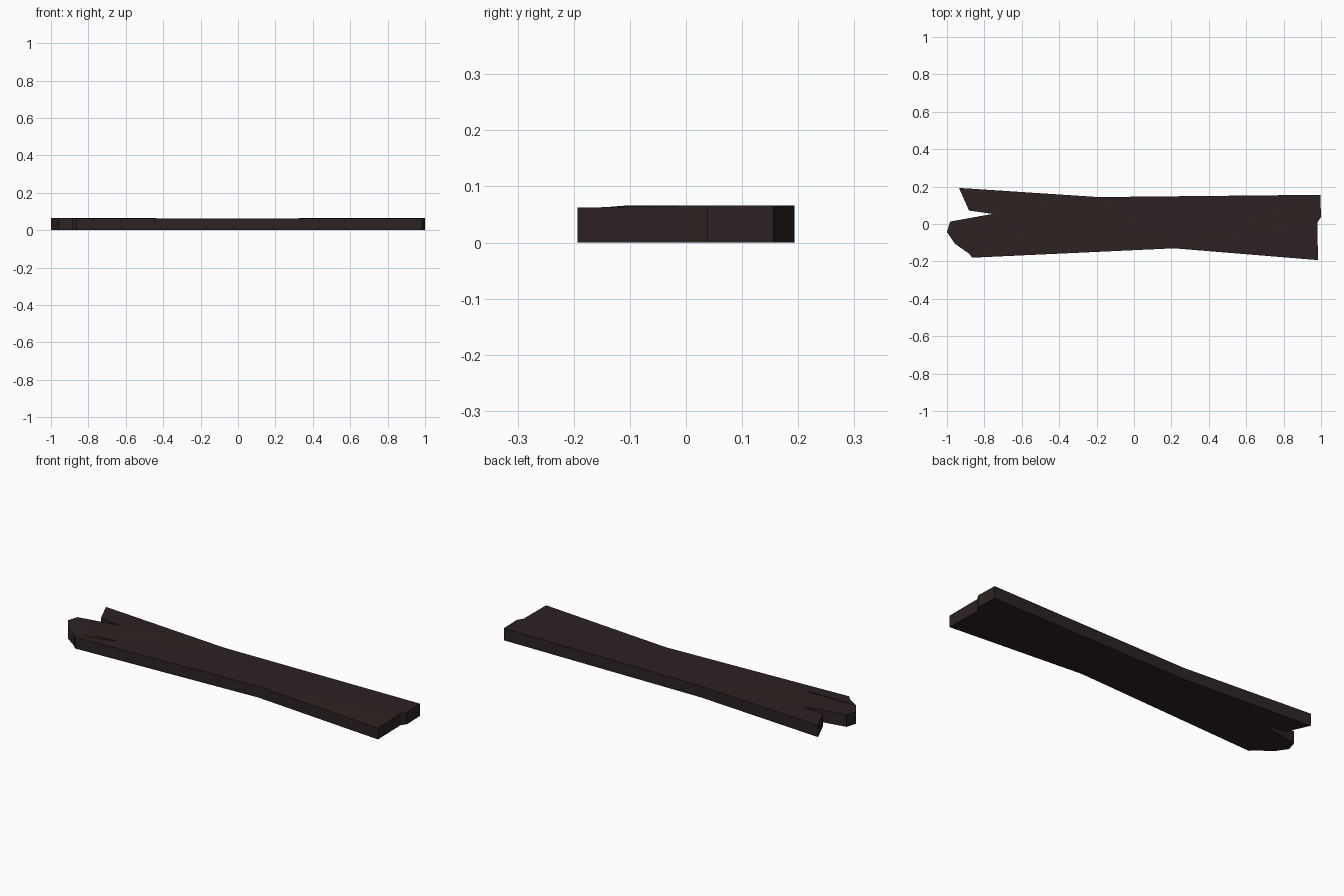
import bpy, bmesh

if "Cube" in bpy.data.objects:
    bpy.data.objects.remove(bpy.data.objects["Cube"])

# Dark charred wood
wood = bpy.data.materials.new("dark_wood")
wood.diffuse_color = (0.026, 0.016, 0.016, 1)
wood.use_nodes = True
wood.node_tree.nodes["Principled BSDF"].inputs["Base Color"].default_value = wood.diffuse_color

# Plank outline seen from above: splintered left end, chipped right end
outline = [
    (-0.936, 0.193), (-0.882, 0.072), (-0.755, 0.054),      # back splinter, notch
    (-0.983, 0.013), (-1.0, -0.043), (-0.957, -0.106),      # middle splinter
    (-0.67, -0.104), (-0.887, -0.155), (-0.863, -0.18),     # notch, front splinter
    (0.214, -0.13), (0.984, -0.193),                        # front edge, narrow waist
    (0.98, 0.008), (1.0, 0.038), (0.996, 0.156),            # chipped right end
    (-0.19, 0.144),                                         # back edge waist
]


def top_height(x, y):
    # Slightly worn along the front edge and at the waist
    return 0.062 if y < -0.11 or abs(x) < 0.3 else 0.066


# Extruded plank
bm = bmesh.new()
low = [bm.verts.new((x, y, 0)) for x, y in outline]
high = [bm.verts.new((x, y, top_height(x, y))) for x, y in outline]
n = len(outline)
caps = [bm.faces.new(low), bm.faces.new(high)]
for i in range(n):
    j = (i + 1) % n
    bm.faces.new((low[i], low[j], high[j], high[i]))
bmesh.ops.triangulate(bm, faces=caps)
bmesh.ops.recalc_face_normals(bm, faces=bm.faces[:])

mesh = bpy.data.meshes.new("broken_plank")
bm.to_mesh(mesh)
bm.free()
mesh.materials.append(wood)
plank = bpy.data.objects.new("broken_plank", mesh)
bpy.context.collection.objects.link(plank)
